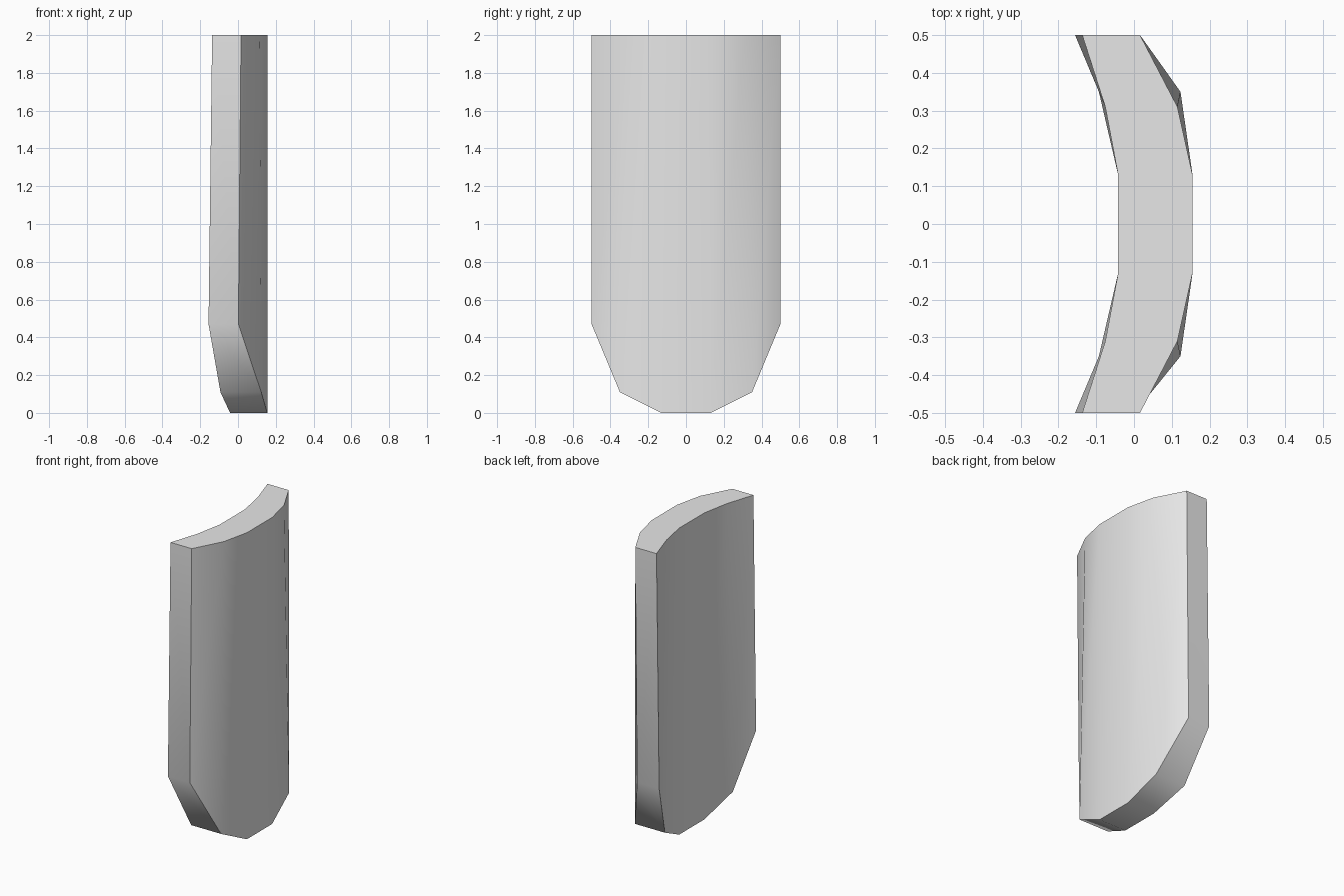
import bpy
import bmesh
import math

cube = bpy.data.objects.get("Cube")
if cube:
    bpy.data.objects.remove(cube, do_unlink=True)

# Plain light grey material
grey = bpy.data.materials.new("light_grey")
grey.use_nodes = True
colour = (0.8, 0.8, 0.8, 1)
grey.diffuse_color = colour
grey.node_tree.nodes["Principled BSDF"].inputs["Base Color"].default_value = colour

# Half profile from the centre to the rim: (y, z, inner x, outer x)
top = [(0.13, 2, -0.042, 0.155), (0.31, 2, -0.076, 0.115), (0.5, 2, -0.137, 0.016)]
low = [(0.13, 0, -0.042, 0.155), (0.35, 0.11, -0.093, 0.123), (0.5, 0.47, -0.156, 0.002)]


def mirrored(half):
    return [(-y, z, a, b) for y, z, a, b in reversed(half)] + half


bm = bmesh.new()


def add_row(half, side):
    return [bm.verts.new((p[side], p[0], p[1])) for p in mirrored(half)]


inner_top, outer_top = add_row(top, 2), add_row(top, 3)
inner_low, outer_low = add_row(low, 2), add_row(low, 3)


def bridge(a, b):
    for i in range(len(a) - 1):
        bm.faces.new((a[i], a[i + 1], b[i + 1], b[i]))


# Curved inner and outer walls, and the stepped lower rim
bridge(inner_top, inner_low)
bridge(outer_low, outer_top)
bridge(inner_low, outer_low)

# Flat top and upright side rims
bm.faces.new(inner_top + outer_top[::-1])
for i in (0, -1):
    bm.faces.new((inner_top[i], inner_low[i], outer_low[i], outer_top[i]))
bmesh.ops.recalc_face_normals(bm, faces=bm.faces)

mesh = bpy.data.meshes.new("curved_panel")
bm.to_mesh(mesh)
bm.free()
mesh.materials.append(grey)
panel = bpy.data.objects.new("curved_panel", mesh)
bpy.context.collection.objects.link(panel)

# Smooth walls with crisp rims
bpy.ops.object.select_all(action="DESELECT")
panel.select_set(True)
bpy.context.view_layer.objects.active = panel
bpy.ops.object.shade_smooth_by_angle(angle=math.radians(48))
